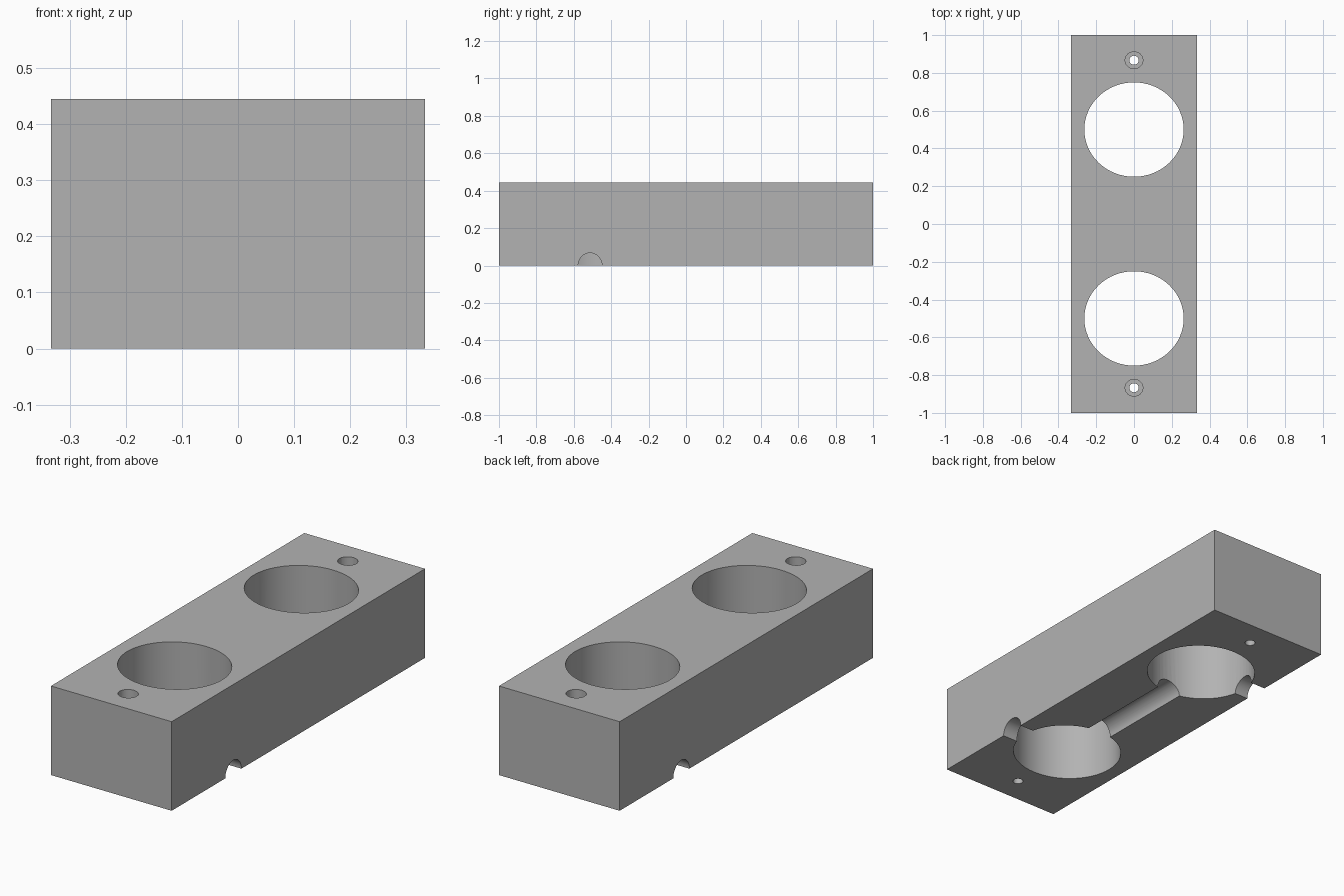
import bpy
from math import pi, radians

cube = bpy.data.objects.get("Cube")
if cube:
    bpy.data.objects.remove(cube, do_unlink=True)

WIDTH, LENGTH, HEIGHT = 0.667, 2.0, 0.445
STRETCH = 0.95  # the bores are slightly oval along y

grey = bpy.data.materials.new("plain grey")
grey.use_nodes = True
colour = (0.45, 0.45, 0.45, 1)
grey.diffuse_color = colour
grey.node_tree.nodes["Principled BSDF"].inputs["Base Color"].default_value = colour

# Solid block
bpy.ops.mesh.primitive_cube_add(size=1, location=(0, 0, HEIGHT / 2))
block = bpy.context.object
block.name = "drilled_block"
block.scale = (WIDTH, LENGTH, HEIGHT)
bpy.ops.object.transform_apply(location=True, rotation=False, scale=True)
block.data.materials.append(grey)


def drill(name, location, radius, depth, rotation=(0, 0, 0), scale=(1, 1, 1), sides=64):
    """Cut an oval cylinder out of the block; scale follows the cylinder's own axes."""
    bpy.ops.mesh.primitive_cylinder_add(vertices=sides, radius=radius, depth=depth,
                                        location=location, rotation=rotation)
    cutter = bpy.context.object
    cutter.name = name
    cutter.scale = scale
    cutter.hide_render = True
    cutter.data.materials.append(grey)
    cut = block.modifiers.new(name, "BOOLEAN")
    cut.operation, cut.solver, cut.object = "DIFFERENCE", "EXACT", cutter
    bpy.context.view_layer.objects.active = block
    bpy.ops.object.modifier_apply(modifier=name)
    bpy.data.objects.remove(cutter, do_unlink=True)


for side in (-1, 1):
    # Large through bore
    drill("bore", (0, side * 0.5, HEIGHT / 2), 0.263, 1, scale=(1, STRETCH, 1))
    # Screw hole with a wider recess for the head
    drill("screw_hole", (0, side * 0.867, HEIGHT / 2), 0.024, 1, sides=32)
    drill("head_recess", (0, side * 0.867, 0.72), 0.047, 1, scale=(1, STRETCH, 1), sides=32)
    # Cable groove from the bore out to one side, opposite at each end
    drill("side_groove", (-side * 0.325, side * 0.513, 0), 0.067, 0.35,
          rotation=(0, pi / 2, 0), scale=(1, STRETCH, 1))

# Cable groove joining the two bores underneath
drill("middle_groove", (0, 0, 0), 0.067, 0.7, rotation=(pi / 2, 0, 0))

# Smooth the bores and keep their rims crisp
bpy.ops.object.select_all(action="DESELECT")
block.select_set(True)
bpy.context.view_layer.objects.active = block
bpy.ops.object.shade_smooth_by_angle(angle=radians(30))
